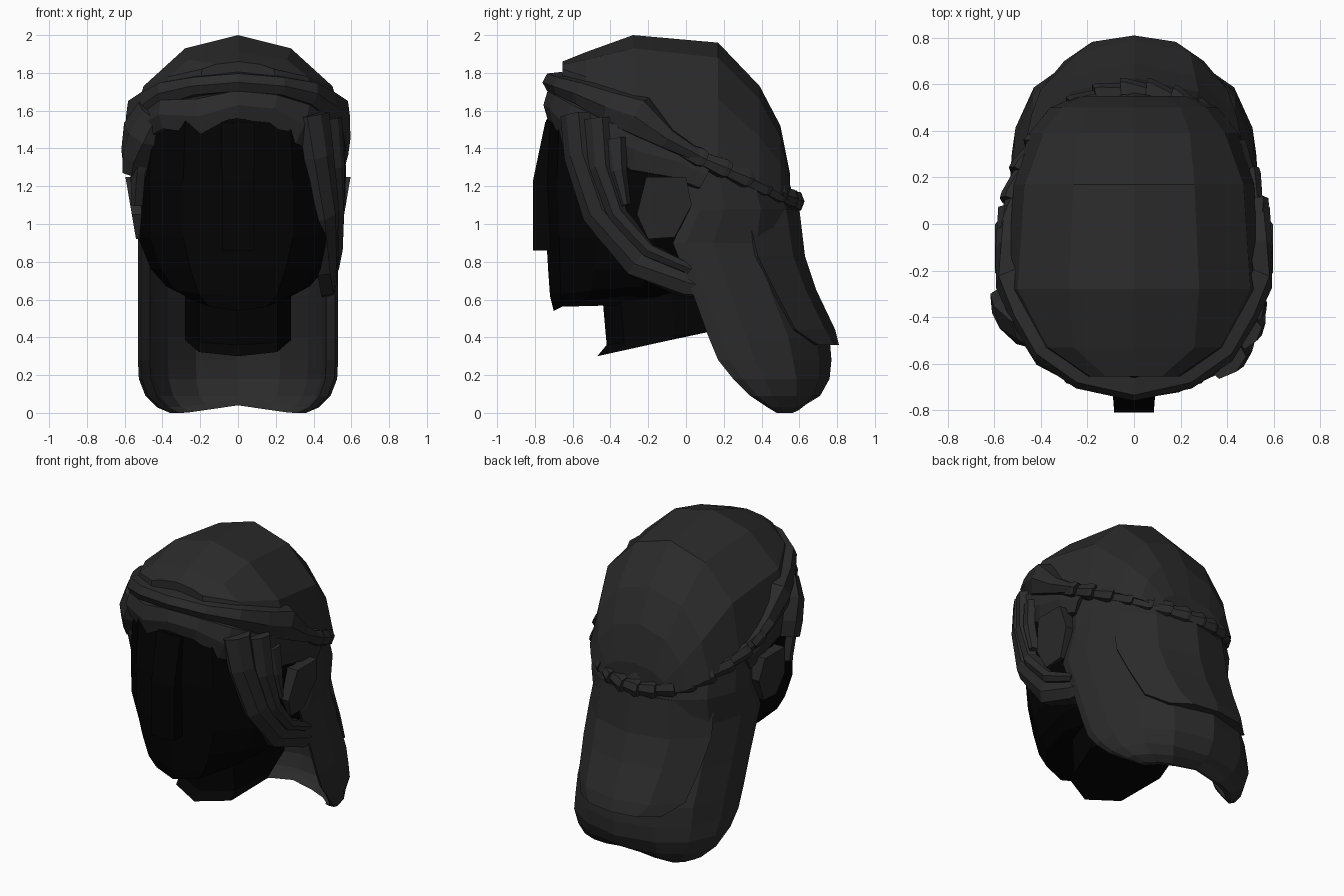
import bpy, bmesh, math
from mathutils import Vector


def mat(name, v):
    m = bpy.data.materials.new(name)
    m.diffuse_color = (v, v, v, 1)
    return m


HAIR, SKIN = mat("dark_hair", 0.024), mat("dark_skin", 0.001)


def build(name, rings, material):
    """Skin closed rings of points into a flat-shaded mesh with capped ends."""
    bm = bmesh.new()
    vs = [[bm.verts.new(p) for p in r] for r in rings]
    n = len(vs[0])
    for a, b in zip(vs, vs[1:]):
        for i in range(n):
            j = (i + 1) % n
            bm.faces.new((a[i], a[j], b[j], b[i]))
    bm.faces.new(vs[0])
    bm.faces.new(vs[-1])
    bmesh.ops.recalc_face_normals(bm, faces=bm.faces)
    me = bpy.data.meshes.new(name)
    bm.to_mesh(me)
    bm.free()
    me.materials.append(material)
    ob = bpy.data.objects.new(name, me)
    bpy.context.collection.objects.link(ob)
    return ob


def oval(zf, zb, yf, yb, w, dz=0.0, n=12, p=2.3):
    """Superellipse ring, tilted from zf (front) to zb (back); dz lifts its sides."""
    pts = []
    for i in range(n):
        a = 2 * math.pi * i / n
        c, s = math.cos(a), math.sin(a)
        x = math.copysign(abs(s) ** (2 / p), s)
        y = -math.copysign(abs(c) ** (2 / p), c)
        f = (y + 1) / 2
        pts.append((w * x, yf + (yb - yf) * f, zf + (zb - zf) * f + dz * x * x))
    return pts


def strand(name, pts, widths, thick=0.05):
    """Faceted lock of hair swept along pts, facing away from the head axis."""
    P = [Vector(p) for p in pts]
    rings = []
    for i, p in enumerate(P):
        t = (P[min(i + 1, len(P) - 1)] - P[max(i - 1, 0)]).normalized()
        o = Vector((p.x, p.y + 0.1, 0)).normalized()
        s = t.cross(o).normalized()
        w = widths[i] / 2
        rings.append([p + s * w * a + o * thick * b for a, b in
                      ((-1, -1), (-0.85, 0.5), (0, 1), (0.85, 0.5), (1, -1))])
    return build(name, rings, HAIR)


def mirrored(half):
    """Full symmetric outline from its +x half (first point on x = 0)."""
    return [(-x, y, z) for x, y, z in half[:0:-1]] + half


# Head and neck
build("head", [oval(*r) for r in (
    (0.54, 0.56, -0.70, 0.05, 0.28, 0.07),
    (0.62, 0.68, -0.72, 0.25, 0.38, 0.02),
    (0.76, 0.76, -0.73, 0.35, 0.46),
    (0.93, 0.93, -0.74, 0.42, 0.53),
    (1.23, 1.23, -0.755, 0.45, 0.53),
    (1.55, 1.50, -0.74, 0.42, 0.51),
    (1.74, 1.65, -0.60, 0.30, 0.40))], SKIN)
build("neck", [oval(*r, 0, 8) for r in (
    (0.30, 0.47, -0.47, 0.30, 0.28),
    (0.36, 0.46, -0.42, 0.30, 0.28),
    (0.70, 0.75, -0.45, 0.28, 0.28))], SKIN)

# Nose wedge running down from the brow
build("nose", [[(-w, -0.6, z), (w, -0.6, z), (w, y, z), (-w, y, z)] for z, y, w in
               ((0.86, -0.81, 0.085), (1.23, -0.81, 0.085), (1.54, -0.745, 0.09))], SKIN)

# Ears, flaring outwards at the top
EAR = ((-0.21, 1.25), (0.0, 1.25), (0.03, 1.1), (-0.06, 0.93), (-0.2, 0.92), (-0.26, 1.05))
for sx, side in ((1, "right"), (-1, "left")):
    build("ear_" + side, [[(sx * 0.50, y, z) for y, z in EAR],
                          [(sx * (0.54 + 0.17 * (z - 0.92)), y, z) for y, z in EAR]], HAIR)

# Crown of hair: arches from front to back (y, top, then shoulder, side and rim as x, z)
CROWN = ((-0.655, 1.86, 0.12, 1.845, 0.19, 1.82, 0.20, 1.76),
         (-0.53, 1.91, 0.26, 1.87, 0.37, 1.78, 0.40, 1.68),
         (-0.28, 2.00, 0.28, 1.93, 0.50, 1.73, 0.55, 1.56),
         (0.17, 1.96, 0.26, 1.88, 0.47, 1.66, 0.52, 1.33),
         (0.39, 1.73, 0.24, 1.66, 0.39, 1.46, 0.45, 1.22),
         (0.50, 1.52, 0.20, 1.46, 0.31, 1.32, 0.36, 1.16),
         (0.55, 1.27, 0.14, 1.25, 0.22, 1.20, 0.24, 1.12))
build("hair_crown", [mirrored([(0, y, t), (a, y, b), (c, y, d), (e, y, f)])
                     for y, t, a, b, c, d, e, f in CROWN], HAIR)

# Long hair at the back: a thin U-shaped shell
OUTER = [(0.97, 0), (1, 0.1), (0.97, 0.32), (0.82, 0.66), (0.5, 0.89)]
INNER = [(0.42, 0.76), (0.70, 0.55), (0.84, 0.25), (0.88, 0.06)]
U = (OUTER + [(0, 1)] + [(-x, y) for x, y in OUTER[::-1]]
     + [(-x, y) for x, y in INNER[::-1]] + [(0, 0.85)] + INNER)
TAIL = ((1.34, 0.0, 0.51, 0.51), (1.08, 0.02, 0.59, 0.53), (0.90, -0.07, 0.60, 0.53),
        (0.62, 0.04, 0.67, 0.53), (0.40, 0.12, 0.76, 0.53), (0.28, 0.17, 0.77, 0.53),
        (0.18, 0.25, 0.76, 0.525), (0.09, 0.34, 0.71, 0.49), (0.03, 0.43, 0.66, 0.43),
        (0.0, 0.48, 0.61, 0.36))
build("long_hair", [[(w * fx, yf + (yb - yf) * fy,
                      z + (0.04 * max(0, 1 - 1.3 * abs(fx)) if z < 0.05 else 0))
                     for fx, fy in U] for z, yf, yb, w in TAIL], HAIR)

# Raised layer over the back hair, ending in a small flick
LAYER = ((1.08, 0.60, 0.44, 0.32), (0.83, 0.63, 0.46, 0.38), (0.65, 0.69, 0.44, 0.47),
         (0.44, 0.79, 0.40, 0.58), (0.36, 0.81, 0.30, 0.70))
build("back_layer", [mirrored([(0, y, z), (0.6 * w, y - 0.25 * (y - e), z), (w, e, z),
                               (0.9 * w, e - 0.04, z), (0.5 * w, y - 0.14, z)])
                     for z, y, w, e in LAYER], HAIR)

# Rolls over the forehead
strand("upper_roll", mirrored([
    (0, -0.71, 1.75), (0.23, -0.66, 1.73), (0.39, -0.55, 1.69), (0.48, -0.40, 1.62),
    (0.545, -0.26, 1.57), (0.545, -0.10, 1.45), (0.535, 0.06, 1.36)]),
    [0.07, 0.12, 0.22, 0.19, 0.14, 0.11, 0.11, 0.11, 0.14, 0.19, 0.22, 0.12, 0.07])
strand("fringe", [(-0.48, -0.42, 1.52), (-0.39, -0.57, 1.58), (-0.20, -0.67, 1.57),
                  (0, -0.71, 1.63), (0.18, -0.68, 1.61), (0.33, -0.61, 1.53),
                  (0.45, -0.46, 1.46)],
       [0.16, 0.18, 0.22, 0.18, 0.18, 0.26, 0.24], 0.045)

# Long locks sweeping beneath the right ear
strand("right_lock", [(0.41, -0.60, 1.58), (0.44, -0.58, 1.36), (0.48, -0.48, 1.05),
                      (0.48, -0.26, 0.79), (0.48, 0.0, 0.69), (0.48, 0.12, 0.66)],
       [0.18, 0.17, 0.16, 0.16, 0.15, 0.1], 0.045)
strand("right_inner_lock", [(0.50, -0.48, 1.56), (0.52, -0.46, 1.30), (0.53, -0.37, 1.05),
                            (0.52, -0.2, 0.86), (0.50, 0.02, 0.76)],
       [0.14, 0.13, 0.1, 0.08, 0.06], 0.035)

# Short tuft on the left temple
strand("left_tuft", [(-0.46, -0.46, 1.60), (-0.53, -0.42, 1.48), (-0.56, -0.36, 1.36),
                     (-0.56, -0.33, 1.27)], [0.2, 0.26, 0.2, 0.13], 0.055)

# Hair brushed back over both ears
for sx, side in ((1, "right"), (-1, "left")):
    strand("over_ear_" + side, [(sx * 0.49, -0.44, 1.48), (sx * 0.51, -0.25, 1.39),
                                (sx * 0.52, -0.05, 1.33), (sx * 0.51, 0.10, 1.26)],
           [0.16, 0.26, 0.2, 0.18], 0.035)
    strand("temple_" + side, [(sx * 0.52, -0.39, 1.45), (sx * 0.54, -0.37, 1.28),
                              (sx * 0.54, -0.32, 1.10)], [0.14, 0.1, 0.04], 0.03)

# Braid around the back: a chain of flared links
N = 15
path = []
for i in range(N + 1):
    a = math.pi * i / N
    y = -0.03 + 0.60 * math.sin(a)
    path.append(Vector((0.53 * math.cos(a), y, 1.40 - 0.47 * (y + 0.03))))
for i in range(N):
    a, b = path[i], path[i + 1]
    out = Vector((b.x, b.y, 0)).normalized() * 0.025
    strand("braid_link_%02d" % (i + 1), [a, a.lerp(b, 0.8) + out, b + out],
           [0.08, 0.11, 0.09], 0.036)
